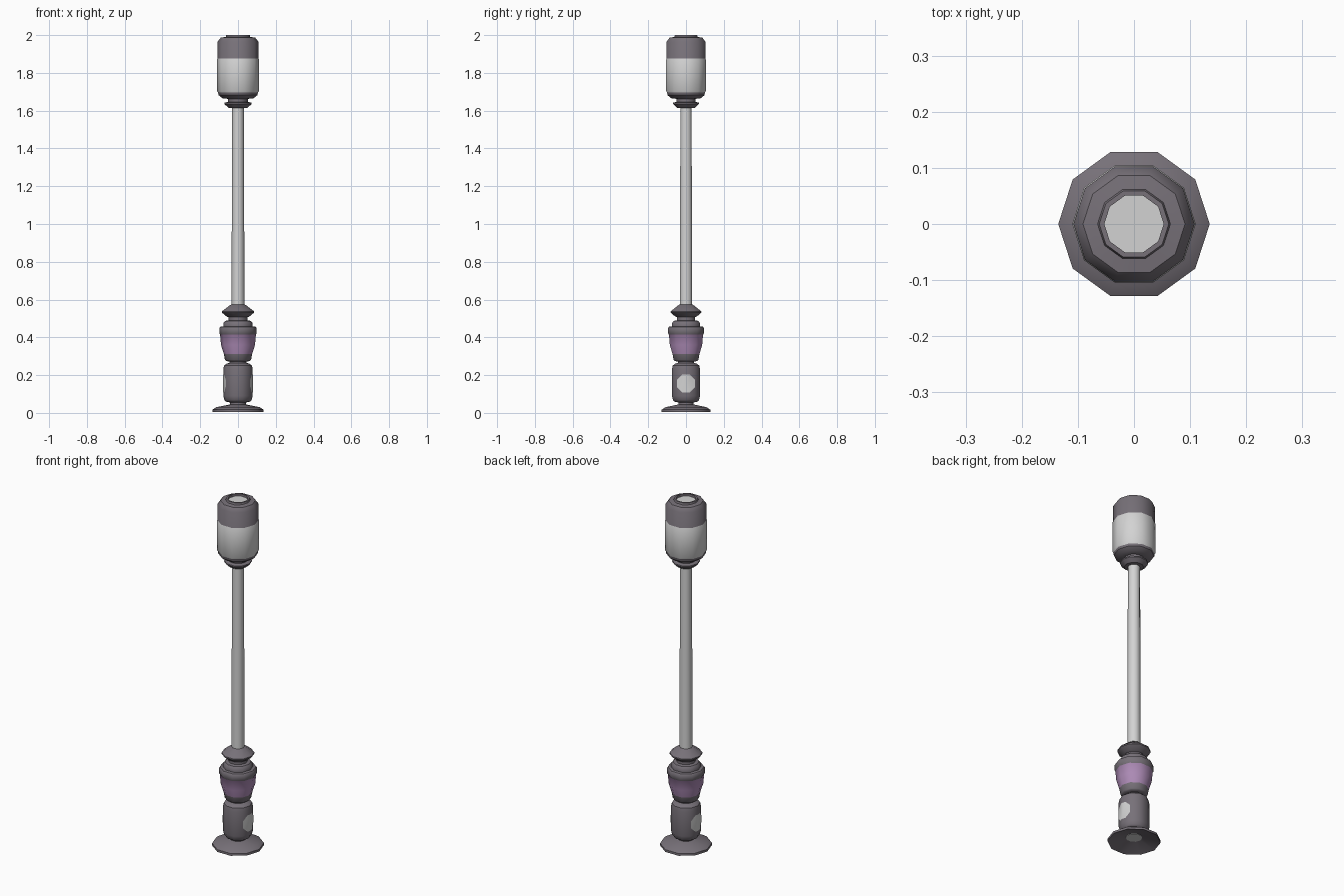
import bpy, bmesh, math

if "Cube" in bpy.data.objects:
    bpy.data.objects.remove(bpy.data.objects["Cube"])

SIDES = 10

def mat(name, col):
    m = bpy.data.materials.new(name)
    m.diffuse_color = (*col, 1)
    m.use_nodes = True
    m.node_tree.nodes["Principled BSDF"].inputs["Base Color"].default_value = m.diffuse_color
    return m

DARK = mat("dark grey metal", (0.185, 0.165, 0.19))
LIGHT = mat("light grey", (0.65, 0.65, 0.65))
PURPLE = mat("purple band", (0.42, 0.26, 0.47))

def finish(name, bm, mats):
    me = bpy.data.meshes.new(name)
    bm.to_mesh(me)
    bm.free()
    ob = bpy.data.objects.new(name, me)
    bpy.context.collection.objects.link(ob)
    for m in mats:
        me.materials.append(m)
    bpy.ops.object.select_all(action='DESELECT')
    ob.select_set(True)
    bpy.context.view_layer.objects.active = ob
    bpy.ops.object.shade_smooth_by_angle(angle=math.radians(40))
    return ob

def lathe(name, profile, mats, band=None):
    """Spin (radius, z) points, going upwards, around z; band = z range using second material."""
    bm = bmesh.new()
    rings = []
    for r, z in profile:
        if r == 0:
            rings.append([bm.verts.new((0, 0, z))] * SIDES)
        else:
            rings.append([bm.verts.new((r * math.cos(2 * math.pi * i / SIDES),
                                        r * math.sin(2 * math.pi * i / SIDES), z))
                          for i in range(SIDES)])
    for a, b in zip(rings, rings[1:]):
        for i in range(SIDES):
            j = (i + 1) % SIDES
            vs = list(dict.fromkeys((a[i], a[j], b[j], b[i])))
            f = bm.faces.new(vs)
            if band and band[0] < f.calc_center_median().z < band[1]:
                f.material_index = 1
    return finish(name, bm, mats)

# Flared foot, hollow underneath, with a light plug
lathe("foot", [(0.04, 0.03), (0.125, 0.008), (0.135, 0.004), (0.135, 0.017), (0.115, 0.03),
               (0.05, 0.043), (0.042, 0.045), (0.042, 0.06)], [DARK])
lathe("foot_plug", [(0, 0.028), (0.042, 0.028), (0.042, 0.04), (0, 0.04)], [LIGHT])

# Lower drum
BODY_R = 0.078
lathe("lower_drum", [(0.042, 0.055), (0.065, 0.06), (0.072, 0.068), (BODY_R, 0.09), (BODY_R, 0.23),
                     (0.074, 0.25), (0.058, 0.262), (0.045, 0.264), (0.045, 0.275)], [DARK])

# Octagonal side plates that wrap around the drum's corner at +x and -x
for side, sx in (("right", 1), ("left", -1)):
    bm = bmesh.new()
    octo = [(0.051 * math.cos(math.radians(22.5 + 45 * k)),
             0.051 * math.sin(math.radians(22.5 + 45 * k))) for k in range(8)]
    halves = [[(0, 0.047), (0, -0.047)] + sorted([p for p in octo if p[0] * s > 0],
              key=lambda p: p[1]) for s in (1, -1)]
    for pts in halves:
        vs = [bm.verts.new((sx * (BODY_R + 0.002 - abs(y) * math.tan(math.radians(18))),
                            y, 0.156 + z)) for y, z in pts]
        f = bm.faces.new(vs)
        f.normal_update()
        if f.normal.x * sx < 0:
            f.normal_flip()
    bmesh.ops.remove_doubles(bm, verts=bm.verts, dist=1e-5)
    finish("side_plate_" + side, bm, [LIGHT])

# Urn with the purple band
lathe("urn", [(0.045, 0.272), (0.062, 0.274), (0.069, 0.28), (0.075, 0.312), (0.09, 0.36),
              (0.095, 0.415), (0.099, 0.42), (0.099, 0.45), (0.094, 0.456), (0.078, 0.458),
              (0.078, 0.475), (0.068, 0.487), (0.05, 0.49), (0.05, 0.51)],
      [DARK, PURPLE], (0.313, 0.414))

# Flange that holds the pole
lathe("pole_flange", [(0.045, 0.505), (0.06, 0.51), (0.085, 0.531), (0.085, 0.538), (0.04, 0.572),
                      (0.033, 0.574)], [DARK])

# Slightly tapered pole
lathe("pole", [(0.034, 0.56), (0.033, 1.0), (0.031, 1.62)], [LIGHT])

# Collar below the lantern
lathe("lantern_collar", [(0.03, 1.614), (0.05, 1.615), (0.072, 1.635), (0.072, 1.642),
                         (0.052, 1.647), (0.052, 1.665)], [DARK])

# Lantern: dark dish, light glass, dark cap with a recessed top
lathe("lantern", [(0.05, 1.662), (0.083, 1.666), (0.103, 1.682), (0.105, 1.695), (0.11, 1.703),
                  (0.11, 1.872), (0.108, 1.876), (0.108, 1.965), (0.091, 1.987), (0.065, 1.99),
                  (0.062, 2.0), (0.053, 2.0), (0.053, 1.985)],
      [DARK, LIGHT], (1.697, 1.875))
lathe("top_light", [(0.053, 1.987), (0, 1.987)], [LIGHT])
